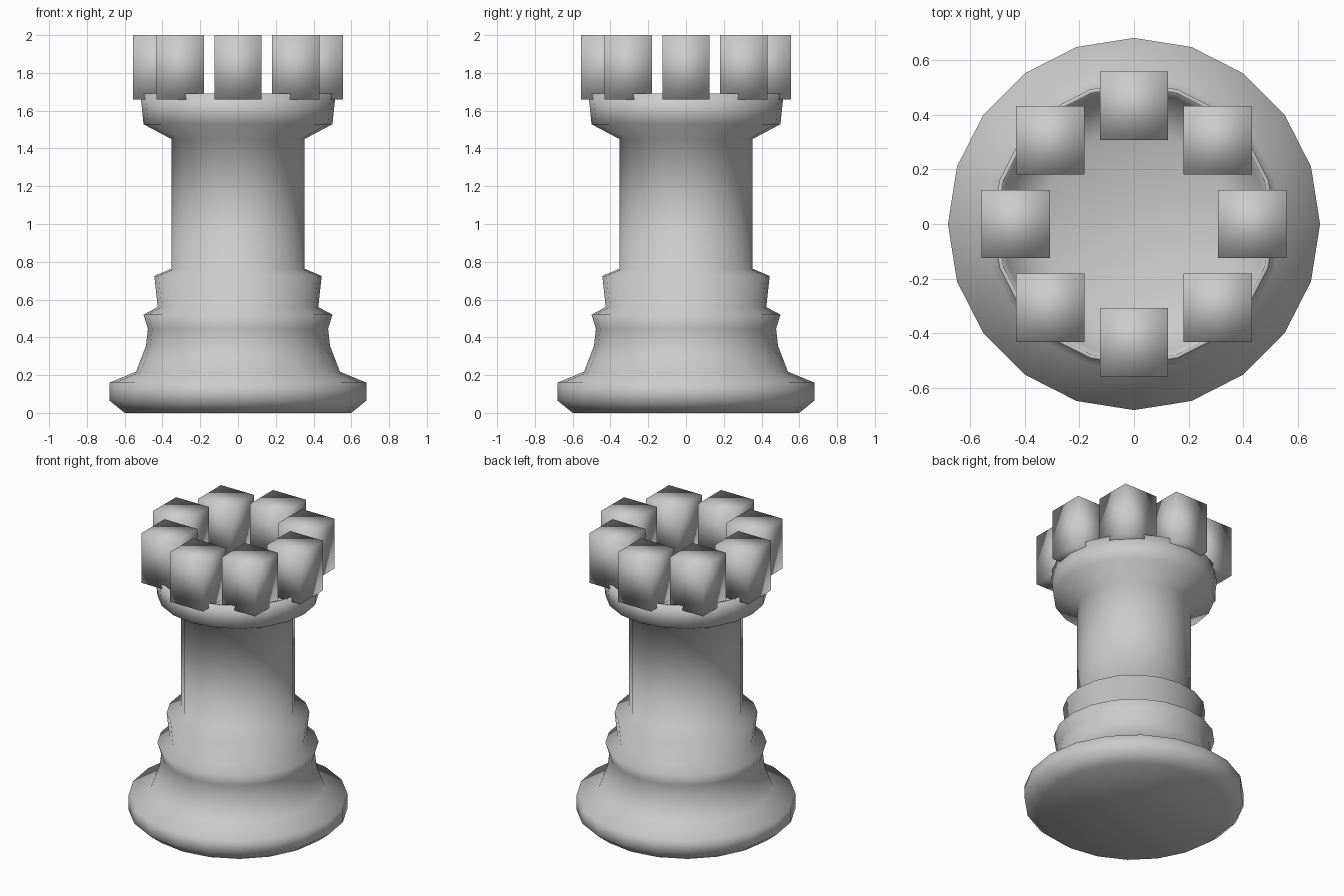
import bpy, bmesh, math

if "Cube" in bpy.data.objects:
    bpy.data.objects.remove(bpy.data.objects["Cube"])

SIDES = 20


def finish(name, bm):
    bmesh.ops.recalc_face_normals(bm, faces=bm.faces[:])
    for f in bm.faces:
        f.smooth = True
    mesh = bpy.data.meshes.new(name)
    bm.to_mesh(mesh)
    bm.free()
    obj = bpy.data.objects.new(name, mesh)
    bpy.context.collection.objects.link(obj)
    return obj


def lathe(name, profile):
    """Turn (radius, height) points around z and cap both ends."""
    bm = bmesh.new()
    rings = []
    for r, z in profile:
        rings.append([bm.verts.new((r * math.cos(a), r * math.sin(a), z))
                      for a in (2 * math.pi * i / SIDES for i in range(SIDES))])
    for low, high in zip(rings, rings[1:]):
        for i in range(SIDES):
            j = (i + 1) % SIDES
            bm.faces.new((low[i], low[j], high[j], high[i]))
    bm.faces.new(rings[0][::-1])
    bm.faces.new(rings[-1])
    return finish(name, bm)


def block(name, centre, size):
    bm = bmesh.new()
    bmesh.ops.create_cube(bm, size=1)
    bmesh.ops.scale(bm, vec=size, verts=bm.verts)
    obj = finish(name, bm)
    obj.location = centre
    return obj


# Turned tower: foot, waist, two lips, shaft, flared collar, sunken top
lathe("tower_body", [
    (0.60, 0.0), (0.68, 0.065), (0.68, 0.16), (0.54, 0.218),
    (0.487, 0.355), (0.477, 0.445), (0.50, 0.52), (0.425, 0.56),
    (0.443, 0.725), (0.353, 0.763), (0.353, 1.45), (0.50, 1.528),
    (0.517, 1.69), (0.502, 1.69), (0.485, 1.54), (0.345, 1.46),
])

# Ring of eight axis-aligned battlement blocks
for i in range(8):
    a = i * math.pi / 4
    block(f"battlement_{i + 1}",
          (0.432 * math.cos(a), 0.432 * math.sin(a), 1.83),
          (0.25, 0.25, 0.34))
